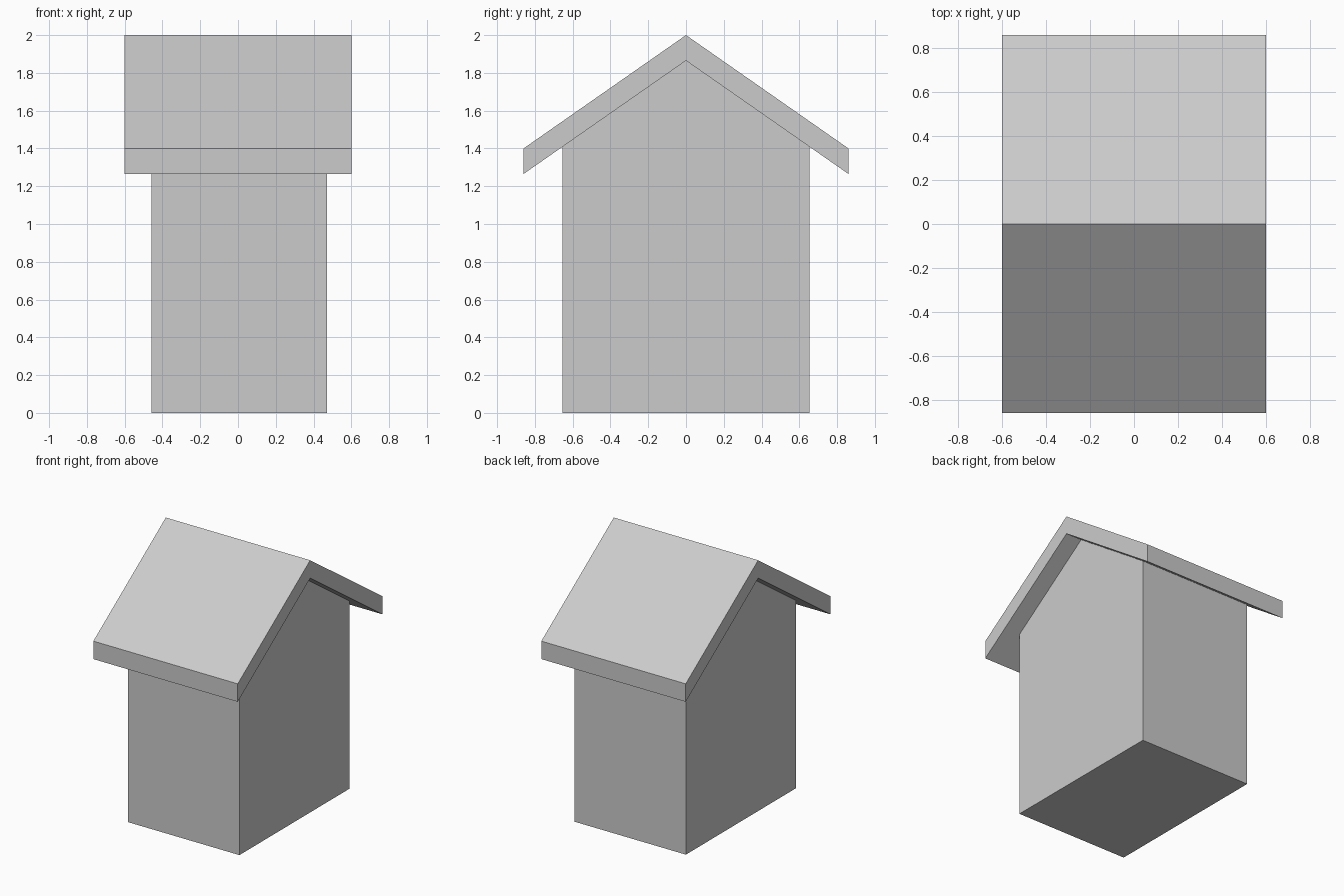
import bpy
import bmesh

cube = bpy.data.objects.get("Cube")
if cube:
    bpy.data.objects.remove(cube, do_unlink=True)

# One plain grey for the whole house
grey = bpy.data.materials.new("light_grey")
grey.use_nodes = True
colour = (0.6, 0.6, 0.6, 1)
grey.diffuse_color = colour
grey.node_tree.nodes["Principled BSDF"].inputs["Base Color"].default_value = colour


def extrude_profile(name, profile, x_min, x_max):
    """Extrude a (y, z) outline along x into a flat-shaded solid."""
    bm = bmesh.new()
    face = bm.faces.new([bm.verts.new((x_min, y, z)) for y, z in profile])
    result = bmesh.ops.extrude_face_region(bm, geom=[face])
    verts = [g for g in result["geom"] if isinstance(g, bmesh.types.BMVert)]
    bmesh.ops.translate(bm, verts=verts, vec=(x_max - x_min, 0, 0))
    bmesh.ops.recalc_face_normals(bm, faces=bm.faces)
    mesh = bpy.data.meshes.new(name)
    bm.to_mesh(mesh)
    bm.free()
    mesh.materials.append(grey)
    obj = bpy.data.objects.new(name, mesh)
    bpy.context.collection.objects.link(obj)
    return obj


# Shared roof measurements
ridge, eave, overhang, thickness = 2.0, 1.4, 0.86, 0.135
slope = (ridge - eave) / overhang
wall_y = 0.654
wall_top = ridge - thickness - slope * wall_y

# Gabled walls, solid up to the underside of the roof
extrude_profile("house_walls", [
    (-wall_y, 0), (wall_y, 0), (wall_y, wall_top),
    (0, ridge - thickness), (-wall_y, wall_top)], -0.457, 0.47)

# Thick pitched roof with vertical eave edges
extrude_profile("pitched_roof", [
    (-overhang, eave - thickness), (0, ridge - thickness),
    (overhang, eave - thickness), (overhang, eave),
    (0, ridge), (-overhang, eave)], -0.6, 0.6)
